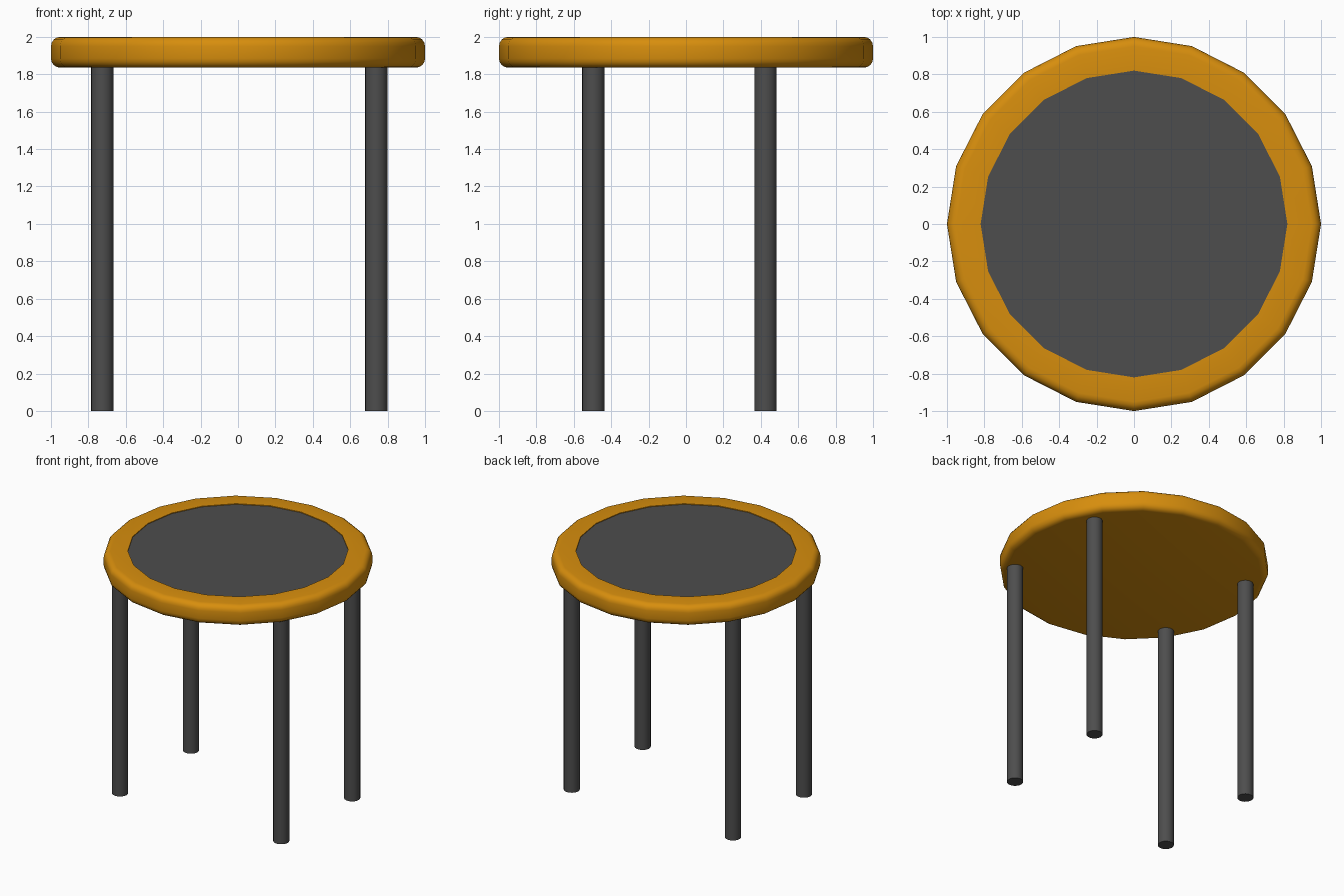
import bpy, bmesh, math

if "Cube" in bpy.data.objects:
    bpy.data.objects.remove(bpy.data.objects["Cube"])

def material(name, rgb):
    m = bpy.data.materials.new(name)
    m.diffuse_color = (*rgb, 1)
    m.use_nodes = True
    m.node_tree.nodes["Principled BSDF"].inputs["Base Color"].default_value = m.diffuse_color
    return m

orange = material("orange wood", (0.68, 0.27, 0.004))
grey = material("dark grey", (0.075, 0.075, 0.075))

def lathe(name, profile, sides, mats, loc=(0, 0, 0), cap_mat=0):
    """Closed solid from (radius, z) rings, bottom to top, with flat caps."""
    bm = bmesh.new()
    rings = [[bm.verts.new((r * math.cos(2 * math.pi * i / sides),
                            r * math.sin(2 * math.pi * i / sides), z))
              for i in range(sides)] for r, z in profile]
    for a, b in zip(rings, rings[1:]):
        for i in range(sides):
            j = (i + 1) % sides
            bm.faces.new((a[i], a[j], b[j], b[i]))
    bm.faces.new(rings[0][::-1])
    bm.faces.new(rings[-1]).material_index = cap_mat
    me = bpy.data.meshes.new(name)
    bm.to_mesh(me)
    bm.free()
    for m in mats:
        me.materials.append(m)
    ob = bpy.data.objects.new(name, me)
    ob.location = loc
    bpy.context.collection.objects.link(ob)
    bpy.ops.object.select_all(action='DESELECT')
    bpy.context.view_layer.objects.active = ob
    ob.select_set(True)
    bpy.ops.object.shade_smooth_by_angle(angle=math.radians(35))
    return ob

# table top: rounded rim, with a slightly sunk grey centre panel
R, B, Z0, Z1 = 1.0, 0.05, 1.835, 2.0
arc = [math.radians(a) for a in (0, 22.5, 45, 67.5, 90)]
profile = [(R - B + B * math.sin(a), Z0 + B - B * math.cos(a)) for a in arc]
profile += [(R - B + B * math.cos(a), Z1 - B + B * math.sin(a)) for a in arc]
profile += [(0.82, Z1), (0.82, Z1 - 0.006)]
lathe("table_top", profile, 20, [orange, grey], cap_mat=1)

# four straight legs
for side, x in (("left", -0.725), ("right", 0.74)):
    for end, y in (("front", -0.495), ("back", 0.425)):
        lathe(f"{end}_{side}_leg", [(0.06, 0), (0.06, 1.85)], 20, [grey], (x, y, 0))
